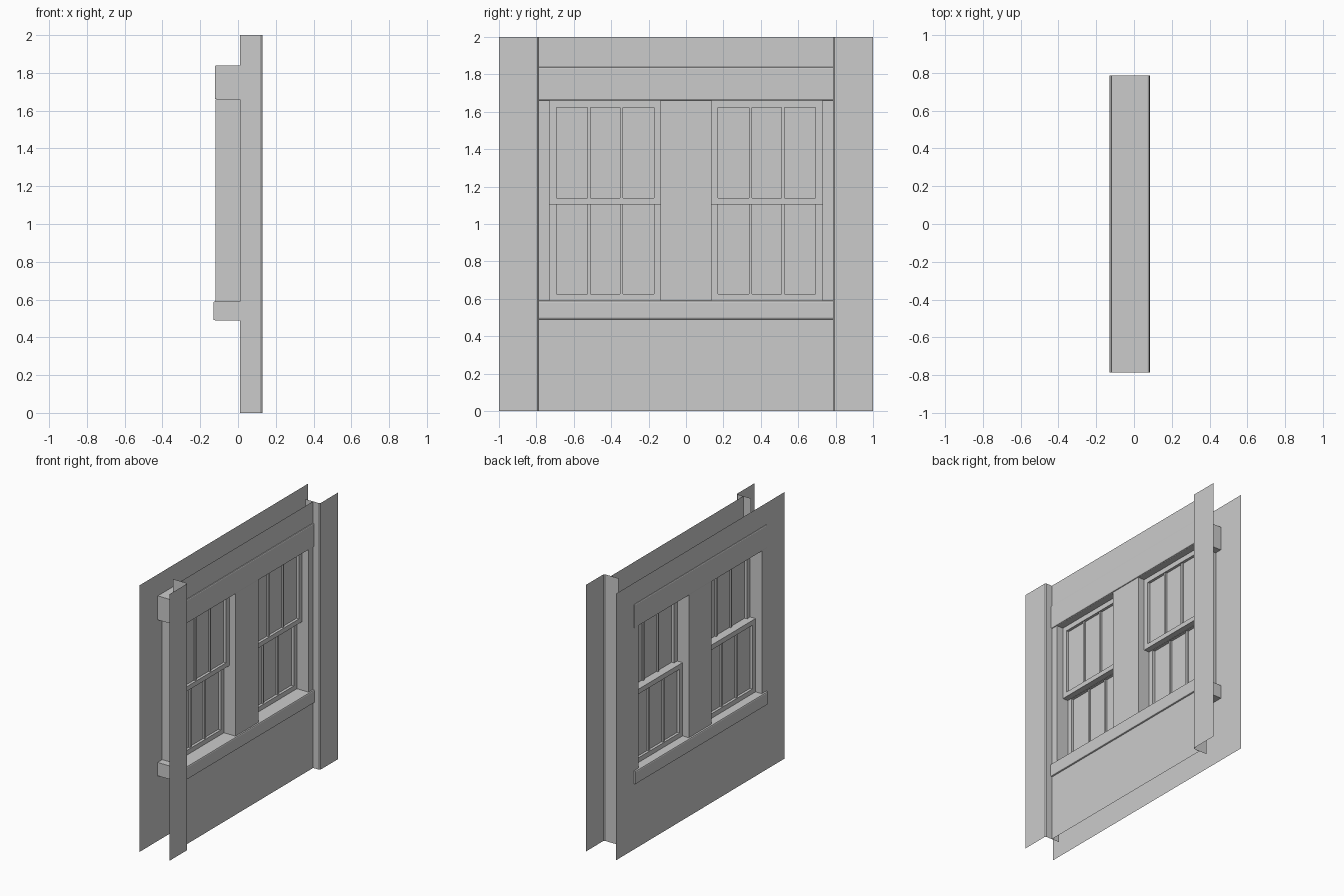
import bpy, bmesh

if "Cube" in bpy.data.objects:
    bpy.data.objects.remove(bpy.data.objects["Cube"])

BACK, FRONT = -0.118, 0.074           # wall skins (x)
Z_SILL, Z_HEAD = 0.59, 1.66           # window opening
Y_IN, Y_OUT = 0.135, 0.73


def finish(name, bm):
    me = bpy.data.meshes.new(name)
    bm.to_mesh(me)
    bm.free()
    ob = bpy.data.objects.new(name, me)
    bpy.context.collection.objects.link(ob)
    return ob


def add_box(bm, lo, hi):
    verts = bmesh.ops.create_cube(bm, size=1)["verts"]
    for v in verts:
        for i in range(3):
            v.co[i] = hi[i] if v.co[i] > 0 else lo[i]


def box(name, lo, hi, bevel=0):
    bm = bmesh.new()
    add_box(bm, lo, hi)
    ob = finish(name, bm)
    if bevel:
        # soften only the edges running along the length
        bm = bmesh.new()
        bm.from_mesh(ob.data)
        edges = [e for e in bm.edges
                 if abs(e.verts[0].co.y - e.verts[1].co.y) > 0.5]
        bmesh.ops.bevel(bm, geom=edges, offset=bevel, segments=2,
                        profile=0.5, affect='EDGES')
        bm.to_mesh(ob.data)
        bm.free()
    return ob


def quad(bm, pts):
    bm.faces.new([bm.verts.new(p) for p in pts])


def wall_skin(name, x, half, facing):
    """Flat wall sheet with two window openings."""
    bm = bmesh.new()
    ys = [-half, -Y_OUT, -Y_IN, Y_IN, Y_OUT, half]
    zs = [0, Z_SILL, Z_HEAD, 2]
    grid = [[bm.verts.new((x, y, z)) for z in zs] for y in ys]
    for i in range(5):
        for j in range(3):
            if j == 1 and i in (1, 3):
                continue
            f = [grid[i][j], grid[i + 1][j], grid[i + 1][j + 1], grid[i][j + 1]]
            bm.faces.new(f if facing > 0 else f[::-1])
    bmesh.ops.dissolve_limit(bm, angle_limit=0.01, verts=bm.verts, edges=bm.edges)
    return finish(name, bm)


# Wall sheets
wall_skin("back_wall", BACK, 1.0, -1)
wall_skin("front_wall", FRONT, 0.785, 1)

# Side reveals of the openings
bm = bmesh.new()
for y in (-Y_OUT, -Y_IN, Y_IN, Y_OUT):
    pts = [(BACK, y, Z_SILL), (FRONT, y, Z_SILL), (FRONT, y, Z_HEAD), (BACK, y, Z_HEAD)]
    quad(bm, pts if y in (-Y_IN, Y_OUT) == (y > 0) else pts[::-1])
finish("window_reveals", bm)

# Corner boards: L-shaped open strips with an eased corner
for s, side in ((-1, "left"), (1, "right")):
    bm = bmesh.new()
    prof = [(0.131, 1.0), (0.131, 0.793), (0.123, 0.785), (0.01, 0.785)]
    lo = [bm.verts.new((x, s * y, 0)) for x, y in prof]
    hi = [bm.verts.new((x, s * y, 2)) for x, y in prof]
    for i in range(3):
        f = [lo[i], hi[i], hi[i + 1], lo[i + 1]]
        bm.faces.new(f if s > 0 else f[::-1])
    finish(side + "_corner_board", bm)

# Header and sill pass right through the wall
box("header", (-0.123, -0.785, Z_HEAD), (0.081, 0.785, 1.84), 0.009)
box("sill", (-0.131, -0.785, 0.49), (0.085, 0.785, Z_SILL), 0.009)


def sash(name, s, x0, x1, z0, z1, fr):
    """Framed sash with two upright glazing bars and a pane."""
    bm = bmesh.new()

    def part(xa, xb, ya, yb, za, zb):
        ya, yb = sorted((s * ya, s * yb))
        add_box(bm, (xa, ya, za), (xb, yb, zb))
    a, b = Y_IN + fr, Y_OUT - fr
    part(x0, x1, Y_IN, a, z0, z1)
    part(x0, x1, b, Y_OUT, z0, z1)
    part(x0, x1, a, b, z0, z0 + 0.035)
    part(x0, x1, a, b, z1 - 0.037, z1)
    xm = (x0 + x1) / 2
    for k in (1, 2):
        y = a + (b - a) * k / 3
        part(xm - 0.014, xm + 0.014, y - 0.008, y + 0.008, z0 + 0.035, z1 - 0.037)
    part(xm - 0.002, xm + 0.002, a, b, z0 + 0.035, z1 - 0.037)
    return finish(name, bm)


# Double-hung windows, upper sash in front of lower
for s, side in ((-1, "left"), (1, "right")):
    sash(side + "_upper_sash", s, -0.022, 0.022, 1.105, Z_HEAD, 0.037)
    sash(side + "_lower_sash", s, -0.066, -0.022, Z_SILL, 1.14, 0.037)
